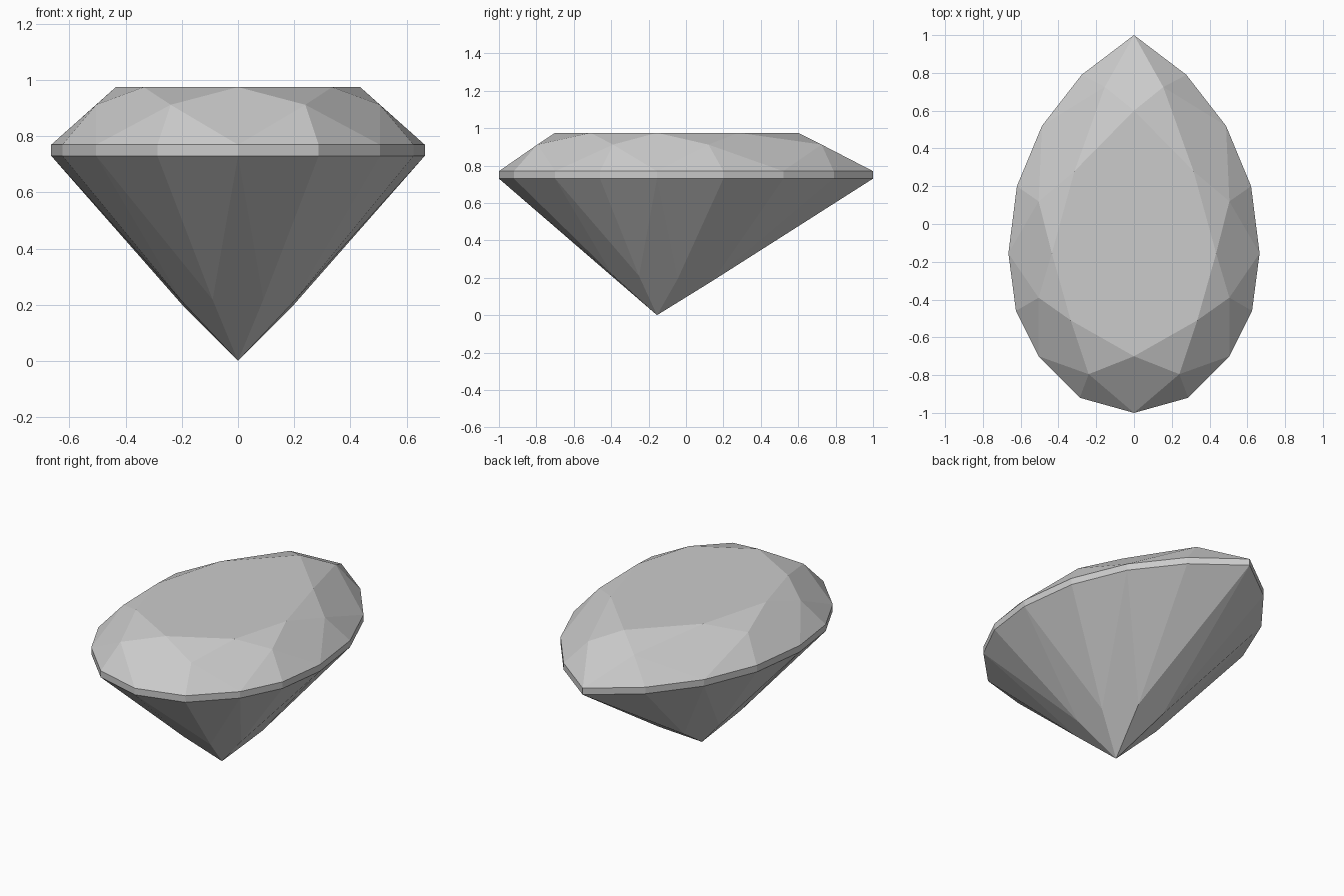
import bpy
import bmesh

cube = bpy.data.objects.get("Cube")
if cube:
    bpy.data.objects.remove(cube, do_unlink=True)

GIRDLE_LOW, GIRDLE_TOP, CROWN_Z, TABLE_Z = 0.73, 0.77, 0.912, 0.975
CULET_Y = -0.155

# Half outlines on the +x side, from the rounded front to the pointed back
girdle_half = [(0, -1), (0.287, -0.92), (0.505, -0.70), (0.625, -0.46), (0.665, -0.155),
               (0.62, 0.20), (0.487, 0.52), (0.277, 0.79), (0, 1)]
table_half = [(0, -0.70), (0.335, -0.51), (0.435, -0.155), (0.315, 0.28), (0, 0.60)]
crown_half = [(0.24, -0.795), (0.505, -0.39), (0.505, 0.12), (0.155, 0.725)]


def mirror_ring(half):
    """Close a half outline into a full ring by mirroring it across x = 0."""
    return half + [(-x, y) for x, y in reversed(half) if x > 0]


bm = bmesh.new()


def ring(points, z):
    return [bm.verts.new((x, y, z)) for x, y in points]


outline = mirror_ring(girdle_half)
low = ring(outline, GIRDLE_LOW)
top = ring(outline, GIRDLE_TOP)
table = ring(mirror_ring(table_half), TABLE_Z)
crown = ring(mirror_ring(crown_half), CROWN_Z)

# Pavilion: culet and the small ring where the lower facets meet
culet = bm.verts.new((0, CULET_Y, 0))
pavilion = []
for x, y in outline[1::2]:
    z = 0.2 - 0.02 * y
    pavilion.append(bm.verts.new((x * 0.315, CULET_Y + (y - CULET_Y) * 0.315, z)))

# Table
bm.faces.new(table)

# Girdle band
n = len(outline)
for i in range(n):
    j = (i + 1) % n
    bm.faces.new((low[i], low[j], top[j], top[i]))

# Brilliant-cut facets, one group for every second girdle corner
for i in range(n // 2):
    a, b, c = 2 * i, 2 * i + 1, (2 * i + 2) % n
    k = (i + 1) % (n // 2)
    # Crown star, kite and upper girdle facets
    bm.faces.new((table[i], crown[i], table[k]))
    bm.faces.new((table[i], crown[i - 1], top[a], crown[i]))
    bm.faces.new((top[a], top[b], crown[i]))
    bm.faces.new((top[b], top[c], crown[i]))
    # Pavilion main and lower girdle facets
    bm.faces.new((culet, pavilion[i], low[a], pavilion[i - 1]))
    bm.faces.new((low[b], low[a], pavilion[i]))
    bm.faces.new((low[c], low[b], pavilion[i]))

bmesh.ops.recalc_face_normals(bm, faces=bm.faces)
mesh = bpy.data.meshes.new("pear_cut_gem")
bm.to_mesh(mesh)
bm.free()

# Pale grey stone
stone = bpy.data.materials.new("pale_grey")
stone.use_nodes = True
colour = (0.6, 0.6, 0.6, 1)
stone.diffuse_color = colour
stone.node_tree.nodes["Principled BSDF"].inputs["Base Color"].default_value = colour
mesh.materials.append(stone)

gem = bpy.data.objects.new("pear_cut_gem", mesh)
bpy.context.collection.objects.link(gem)
